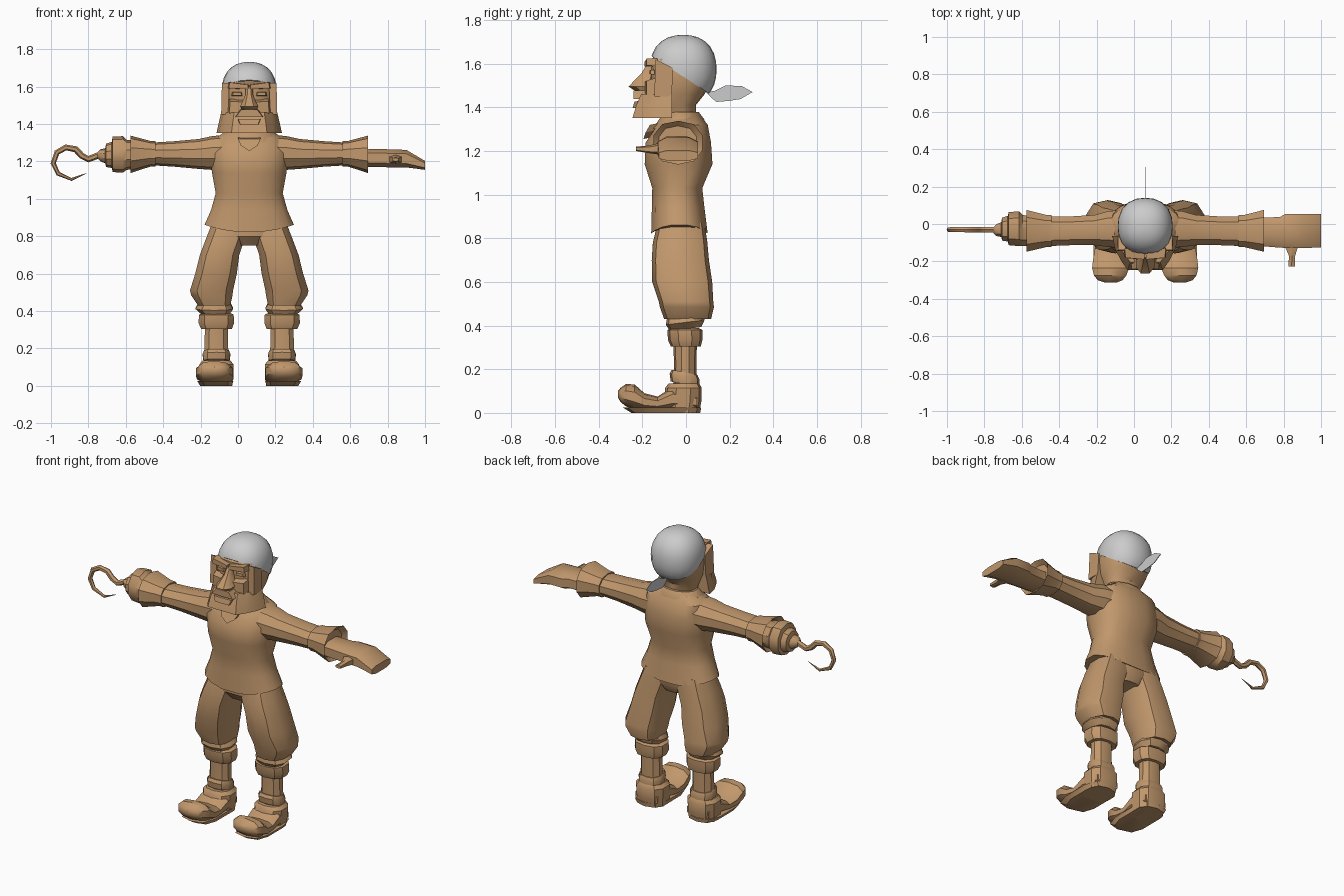
import bpy, bmesh, math
from mathutils import Vector

CX = 0.06  # body centre line (the hook arm reaches further than the hand)


def material(name, rgb):
    m = bpy.data.materials.new(name)
    m.diffuse_color = (*rgb, 1)
    return m


BROWN = material("tan brown", (0.53, 0.31, 0.15))
GREY = material("light grey", (0.60, 0.60, 0.60))


def finish(name, bm, mat, angle=35):
    bmesh.ops.recalc_face_normals(bm, faces=bm.faces)
    me = bpy.data.meshes.new(name)
    bm.to_mesh(me)
    bm.free()
    me.materials.append(mat)
    ob = bpy.data.objects.new(name, me)
    ob.location.x = CX
    bpy.context.collection.objects.link(ob)
    bpy.ops.object.select_all(action='DESELECT')
    ob.select_set(True)
    bpy.context.view_layer.objects.active = ob
    bpy.ops.object.shade_smooth_by_angle(angle=math.radians(angle))
    return ob


def skin(bm, rows):
    """Join closed rings of points and cap both ends."""
    rows = [[bm.verts.new(p) for p in row] for row in rows]
    n = len(rows[0])
    for r, q in zip(rows, rows[1:]):
        for i in range(n):
            bm.faces.new((r[i], r[(i + 1) % n], q[(i + 1) % n], q[i]))
    bm.faces.new(rows[0])
    bm.faces.new(rows[-1])


def spow(v, e):
    return math.copysign(abs(v) ** e, v)


def loft(name, axis, rings, n=10, p=2.4, side=1, warp=None, mat=BROWN):
    """Rings are (position, a0, a1, b0, b1): bounds of a rounded section."""
    bm = bmesh.new()
    rows = []
    for t, a0, a1, b0, b1 in rings:
        row = []
        for i in range(n):
            w = 2 * math.pi * (i + 0.5) / n
            k = 1 / max(abs(math.cos(math.pi / n)), 0.5) ** 0.6
            a = (a0 + a1) / 2 + (a1 - a0) / 2 * max(-1, min(1, k * spow(math.cos(w), 2 / p)))
            b = (b0 + b1) / 2 + (b1 - b0) / 2 * max(-1, min(1, k * spow(math.sin(w), 2 / p)))
            v = {'x': (t, a, b), 'y': (a, t, b), 'z': (a, b, t)}[axis]
            v = Vector(v)
            if warp:
                v = warp(v)
            v.x *= side
            row.append(v)
        rows.append(row)
    skin(bm, rows)
    return finish(name, bm, mat)


def prism(name, outline, depth_vec, mat=BROWN, taper=1.0):
    """Extrude an outline of 3D points, optionally shrinking the far end."""
    pts = [Vector(q) for q in outline]
    c = sum(pts, Vector()) / len(pts)
    bm = bmesh.new()
    skin(bm, [pts, [c + (q - c) * taper + Vector(depth_vec) for q in pts]])
    return finish(name, bm, mat, 25)


# Shirt with a hem that dips in the middle
def hem(v):
    if v.z < 0.85:
        v.z += 0.04 * (v.x / 0.235) ** 2
    return v


loft("shirt", 'z', [(0.82, -.24, .24, -.16, .10), (0.94, -.205, .205, -.157, .085),
                    (1.03, -.18, .18, -.155, .075), (1.14, -.20, .20, -.19, .122),
                    (1.24, -.21, .21, -.185, .115), (1.32, -.19, .19, -.13, .10),
                    (1.37, -.11, .11, -.085, .06)], n=16, warp=hem)
loft("collar", 'z', [(1.30, -.165, .165, -.155, .09), (1.345, -.15, .15, -.125, .085),
                     (1.378, -.115, .115, -.095, .06)], n=12, p=2)
prism("collar_notch", [(-.06, -.165, 1.32), (.06, -.165, 1.32), (.045, -.185, 1.285),
                       (0, -.195, 1.255), (-.045, -.185, 1.285)], (0, .05, .01))
loft("pelvis", 'z', [(0.75, -.08, .08, -.10, .06), (0.80, -.16, .16, -.14, .085),
                     (0.88, -.19, .19, -.14, .08)], n=12)

# Arms, legs and boots on both sides
for s, tag in ((1, "left"), (-1, "right")):
    loft(tag + "_sleeve", 'x', [(.10, -.13, .08, 1.15, 1.345), (.20, -.125, .07, 1.155, 1.335),
                                (.27, -.115, .05, 1.16, 1.32), (.40, -.115, .042, 1.172, 1.308),
                                (.53, -.12, .042, 1.18, 1.30)], n=10, p=2, side=s)
    loft(tag + "_cuff", 'x', [(.50, -.125, .05, 1.172, 1.308), (.53, -.125, .05, 1.172, 1.31),
                              (.635, -.15, .077, 1.138, 1.338), (.61, -.125, .05, 1.16, 1.315)],
         n=10, p=2.2, side=s)
    loft(tag + "_trouser_leg", 'z', [(.87, .0, .20, -.13, .085), (.78, .025, .235, -.152, .098),
                                     (.70, .052, .265, -.157, .105), (.60, .065, .29, -.155, .12),
                                     (.51, .085, .318, -.125, .125), (.485, .088, .312, -.12, .128),
                                     (.43, .10, .275, -.10, .115), (.44, .12, .255, -.08, .08)],
         n=10, side=s)
    loft(tag + "_knee_band", 'z', [(.46, .11, .26, -.085, .08), (.415, .085, .288, -.092, .085),
                                   (.385, .105, .255, -.075, .07)], n=10, side=s,
         warp=lambda v: Vector((v.x, v.y, v.z + .12 * v.y)))
    loft(tag + "_boot_top", 'z', [(.388, .095, .255, -.07, .06), (.38, .082, .27, -.085, .075),
                                  (.335, .08, .272, -.083, .075), (.305, .092, .258, -.07, .068),
                                  (.305, .115, .235, -.05, .045)], n=10, side=s)
    loft(tag + "_shin", 'z', [(.33, .112, .238, -.058, .05), (.22, .112, .24, -.055, .048),
                              (.10, .105, .245, -.06, .05)], n=10, p=2, side=s)
    loft(tag + "_ankle_strap", 'z', [(.185, .108, .242, -.065, .052), (.165, .10, .25, -.075, .062),
                                     (.13, .105, .245, -.07, .06)], n=10, side=s,
         warp=lambda v: Vector((v.x, v.y, v.z - .2 * v.y)))
    loft(tag + "_boot_heel", 'z', [(.135, .10, .25, -.08, .06), (.115, .082, .268, -.095, .072),
                                   (.05, .085, .265, -.10, .07), (.0, .09, .26, -.10, .06)],
         n=10, side=s)
    loft(tag + "_boot_foot", 'y', [(.05, .10, .25, .01, .09), (-.06, .083, .268, .01, .12),
                                   (-.13, .087, .27, .01, .075), (-.19, .083, .28, .01, .09),
                                   (-.235, .085, .285, .015, .13), (-.275, .10, .275, .03, .133),
                                   (-.30, .12, .255, .05, .115), (-.312, .15, .22, .07, .10)],
         n=10, side=s)
    loft(tag + "_boot_sole", 'z', [(.0, .092, .262, -.25, .065), (.025, .085, .278, -.29, .07)],
         n=10, p=3, side=s)

# Left hand, flat with the thumb pointing forward
loft("left_hand", 'x', [(.58, -.115, .035, 1.17, 1.265), (.72, -.127, .037, 1.17, 1.266),
                        (.75, -.128, .055, 1.167, 1.265), (.84, -.13, .055, 1.168, 1.262),
                        (.94, -.125, .055, 1.155, 1.203)], n=8, p=3)
loft("left_thumb", 'y', [(-.08, .74, .83, 1.18, 1.235), (-.13, .75, .815, 1.185, 1.235),
                         (-.17, .768, .802, 1.19, 1.225), (-.228, .765, .80, 1.20, 1.22)], n=6)

# Right wrist: stepped socket that holds the hook
loft("hook_socket", 'x', [(-.60, -.115, .04, 1.16, 1.31), (-.655, -.12, .05, 1.155, 1.315),
                          (-.675, -.12, .07, 1.14, 1.335), (-.73, -.115, .065, 1.143, 1.333),
                          (-.735, -.095, .045, 1.165, 1.305), (-.765, -.09, .035, 1.17, 1.295),
                          (-.77, -.07, .01, 1.19, 1.27), (-.795, -.065, .0, 1.20, 1.265),
                          (-.81, -.05, -.015, 1.215, 1.25)], n=10, p=2)
path = [(-.74, 1.235), (-.80, 1.212), (-.835, 1.23), (-.868, 1.265), (-.92, 1.275), (-.968, 1.248),
        (-.988, 1.19), (-.962, 1.135), (-.89, 1.104), (-.81, 1.137)]
radii = [.017, .017, .017, .017, .016, .015, .014, .012, .008, .001]
bm, rows = bmesh.new(), []
for i, (x, z) in enumerate(path):
    a, b = path[max(i - 1, 0)], path[min(i + 1, len(path) - 1)]
    t = Vector((b[0] - a[0], 0, b[1] - a[1])).normalized()
    u = Vector((-t.z, 0, t.x))
    rows.append([Vector((x - CX, -.03, z)) + radii[i] * (u * math.cos(k * math.pi / 3)
                 + Vector((0, 1, 0)) * math.sin(k * math.pi / 3)) for k in range(6)])
skin(bm, rows)
finish("hook", bm, BROWN, 50)

# Head and neck
loft("head", 'z', [(1.32, -.09, .09, -.08, .045), (1.41, -.11, .11, -.12, .045),
                   (1.46, -.13, .13, -.15, .085), (1.53, -.14, .14, -.162, .12),
                   (1.62, -.138, .138, -.158, .125), (1.68, -.10, .10, -.11, .09)], n=14)

# Jaw: wide at the back with a blunt chin
bm = bmesh.new()
rows = []
for z, w, c, f, back in ((1.352, .175, .095, -.245, -.065), (1.41, .162, .088, -.228, -.065),
                         (1.462, .15, .08, -.205, -.065)):
    half = [(c, f), (c + .035, f + .05), (w - .012, -.13), (w, back)]
    rows.append([(x, y, z) for x, y in half] + [(-x, y, z) for x, y in reversed(half)])
skin(bm, rows)
finish("jaw", bm, BROWN, 30)

# Sideburns and cheeks
for s, tag in ((1, "left"), (-1, "right")):
    prism(tag + "_sideburn", [(s * .15, -.065, 1.45), (s * .15, -.145, 1.45), (s * .146, -.14, 1.62),
                              (s * .146, -.06, 1.58)], (-s * .04, 0, 0))
    prism(tag + "_cheek", [(s * .03, -.15, 1.53), (s * .11, -.14, 1.535), (s * .115, -.14, 1.455),
                           (s * .03, -.15, 1.455)], (0, -.04, -.005), taper=.8)
    prism(tag + "_brow", [(s * .0, -.14, 1.585), (s * .115, -.13, 1.59), (s * .11, -.13, 1.625),
                          (s * .0, -.14, 1.61)], (0, -.05, 0), taper=.9)
    prism(tag + "_eye", [(s * .035, -.15, 1.55), (s * .095, -.145, 1.55), (s * .09, -.145, 1.572),
                         (s * .04, -.15, 1.572)], (0, -.018, 0), taper=.8)

# Nose, moustache and lip
loft("nose", 'z', [(1.60, -.018, .018, -.18, -.13), (1.555, -.022, .022, -.205, -.14),
                   (1.515, -.04, .04, -.245, -.14), (1.495, -.05, .05, -.265, -.14),
                   (1.475, -.04, .04, -.232, -.14)], n=8)
prism("moustache", [(-.05, -.14, 1.48), (.05, -.14, 1.48), (.085, -.14, 1.435), (-.085, -.14, 1.435)],
      (0, -.10, 0), taper=.85)
prism("lower_lip", [(-.07, -.18, 1.43), (.07, -.18, 1.43), (.055, -.19, 1.395), (-.055, -.19, 1.395)],
      (0, -.055, 0), taper=.85)

# Head scarf: rounded dome cut along a slope from brow to nape
bm = bmesh.new()
bmesh.ops.create_uvsphere(bm, u_segments=20, v_segments=14, radius=1)
for v in bm.verts:
    k = sum(abs(c) ** 2.3 for c in v.co) ** (-1 / 2.3)
    v.co = Vector((v.co.x * k * .147, v.co.y * k * .153 - .013, v.co.z * k * .158 + 1.574))
cut = bmesh.ops.bisect_plane(bm, geom=bm.verts[:] + bm.edges[:] + bm.faces[:], clear_inner=True,
                             plane_co=(0, -.165, 1.64), plane_no=(0, .18, .275))
bmesh.ops.holes_fill(bm, edges=[e for e in bm.edges if e.is_boundary])
finish("head_scarf", bm, GREY, 40)

# Scarf tails: thin upright leaves behind the nape
prism("scarf_tail", [(-.002, y, z) for y, z in ((.09, 1.47), (.13, 1.475), (.18, 1.50), (.255, 1.498),
      (.305, 1.47), (.25, 1.438), (.20, 1.43), (.14, 1.425), (.115, 1.445))], (.004, 0, 0), GREY)
